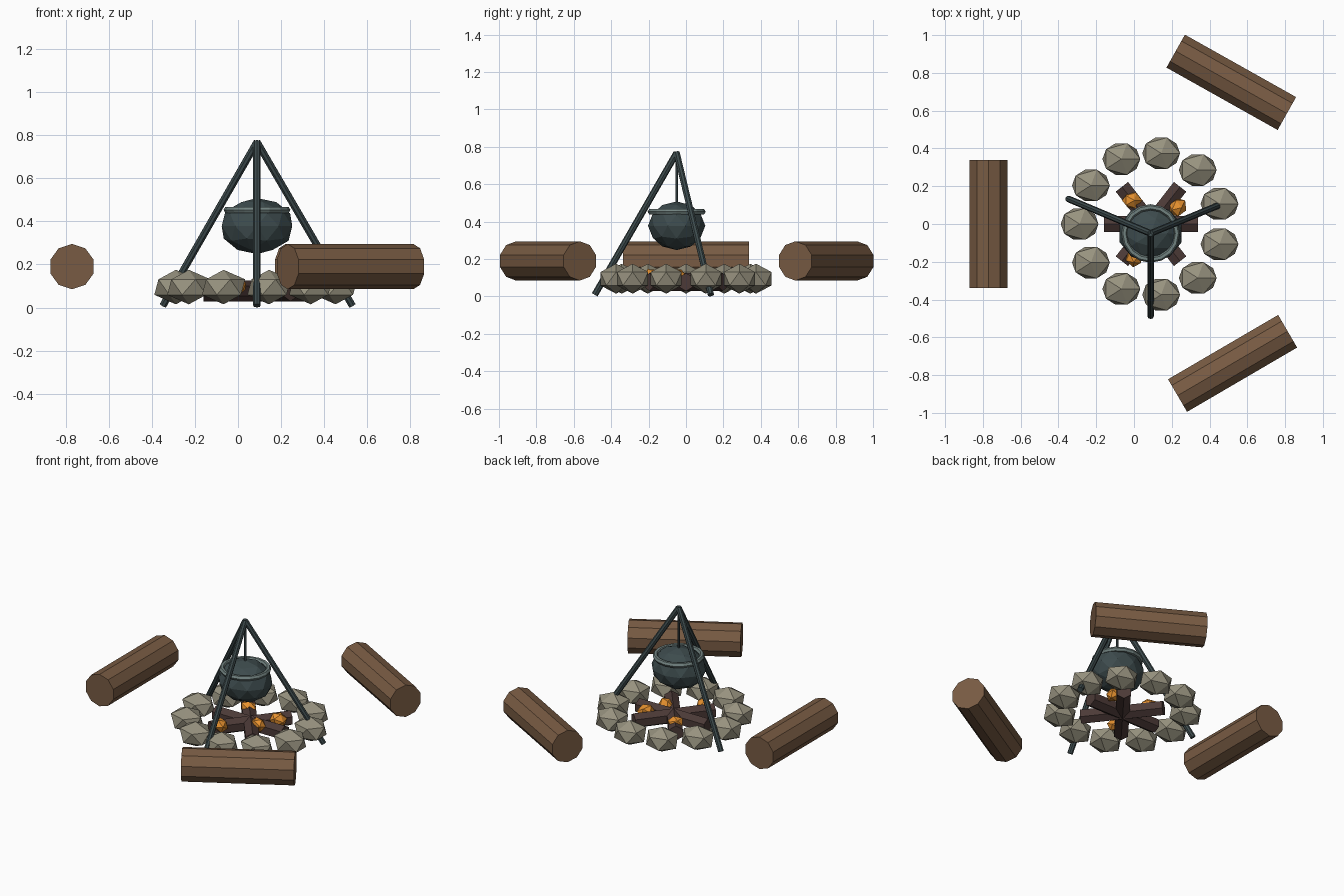
import bpy, math
from mathutils import Vector

if "Cube" in bpy.data.objects:
    bpy.data.objects.remove(bpy.data.objects["Cube"])


def material(name, hex_colour):
    def lin(c):
        return c / 12.92 if c <= 0.04045 else ((c + 0.055) / 1.055) ** 2.4
    m = bpy.data.materials.new(name)
    rgb = [lin(int(hex_colour[i:i + 2], 16) / 255) for i in (0, 2, 4)]
    m.diffuse_color = (*rgb, 1)
    m.use_nodes = True
    m.node_tree.nodes["Principled BSDF"].inputs["Base Color"].default_value = m.diffuse_color
    return m


WOOD = material("bench_wood", "785b43")
STONE = material("stone", "97927f")
CHAR = material("charred_wood", "4c3a37")
IRON = material("dark_iron", "3d4b4d")
RIM = material("rim_metal", "718280")
EMBER = material("ember_orange", "e8922f")

CX = 0.09             # centre of the fire
POT = (0.088, -0.05)  # centre of pot and tripod


def finish(name, mat):
    ob = bpy.context.object
    ob.name = name
    ob.data.materials.append(mat)
    return ob


def rod(name, a, b, radius, sides, mat, turn=0.0):
    """Flat-shaded cylinder from a to b, turned about its own axis."""
    a, b = Vector(a), Vector(b)
    d = b - a
    bpy.ops.mesh.primitive_cylinder_add(vertices=sides, radius=radius, depth=d.length)
    ob = finish(name, mat)
    q = d.to_track_quat('Z', 'Y')
    ob.rotation_mode = 'QUATERNION'
    ob.rotation_quaternion = q @ Vector((0, 0, 1)).rotation_difference(Vector((0, 0, 1)))
    ob.location = (a + b) / 2
    return ob


def lying_log(name, x, y, z, angle, length, radius, sides, mat):
    """Horizontal log, with a corner line along its top."""
    d = Vector((math.cos(angle), math.sin(angle), 0)) * length / 2
    c = Vector((x, y, z))
    return rod(name, c - d, c + d, radius, sides, mat)


def blob(name, loc, size, subdiv, mat, rot=(0, 0, 0)):
    """Faceted ball with the given half sizes."""
    bpy.ops.mesh.primitive_ico_sphere_add(subdivisions=subdiv, radius=1, location=loc, rotation=rot)
    ob = finish(name, mat)
    ob.scale = size
    return ob


# Three log benches around the fire
for i, (x, y, deg) in enumerate([(-0.77, 0, 90), (0.515, 0.75, -29.3), (0.522, -0.738, 30.3)]):
    lying_log(f"bench_log_{i + 1}", x, y, 0.19, math.radians(deg), 0.675, 0.105, 10, WOOD)

# Ring of eleven stones
for i in range(11):
    a = math.pi + i * 2 * math.pi / 11
    blob(f"ring_stone_{i + 1}", (CX + 0.378 * math.cos(a), 0.378 * math.sin(a), 0.095),
         (0.112, 0.098, 0.08), 1, STONE)

# Crossed charred firewood
for i, deg in enumerate((0, 52, 128)):
    lying_log(f"firewood_{i + 1}", CX, 0, 0.077, math.radians(deg), 0.5, 0.048, 6, CHAR)

# Glowing embers
for i, (x, y) in enumerate([(-0.01, 0.125), (0.232, 0.088), (-0.003, -0.175), (0.175, -0.04)]):
    blob(f"ember_{i + 1}", (x, y, 0.105), (0.056, 0.048, 0.042), 1, EMBER, (0.4 * i, 0.3, 0.9 * i))

# Tripod and hanging rod
apex = (*POT, 0.768)
for i, foot in enumerate([(0.088, -0.488, 0.009), (-0.348, 0.133, 0.009), (0.53, 0.133, 0.009)]):
    rod(f"tripod_leg_{i + 1}", foot, apex, 0.0175, 8, IRON)
rod("hanging_rod", (*POT, 0.48), apex, 0.007, 6, IRON)

# Pot with rim
blob("pot_body", (*POT, 0.378), (0.172, 0.153, 0.13), 2, IRON)
bpy.ops.mesh.primitive_torus_add(location=(*POT, 0.453), major_radius=0.139, minor_radius=0.016,
                                 major_segments=16, minor_segments=6)
finish("pot_rim", RIM)
